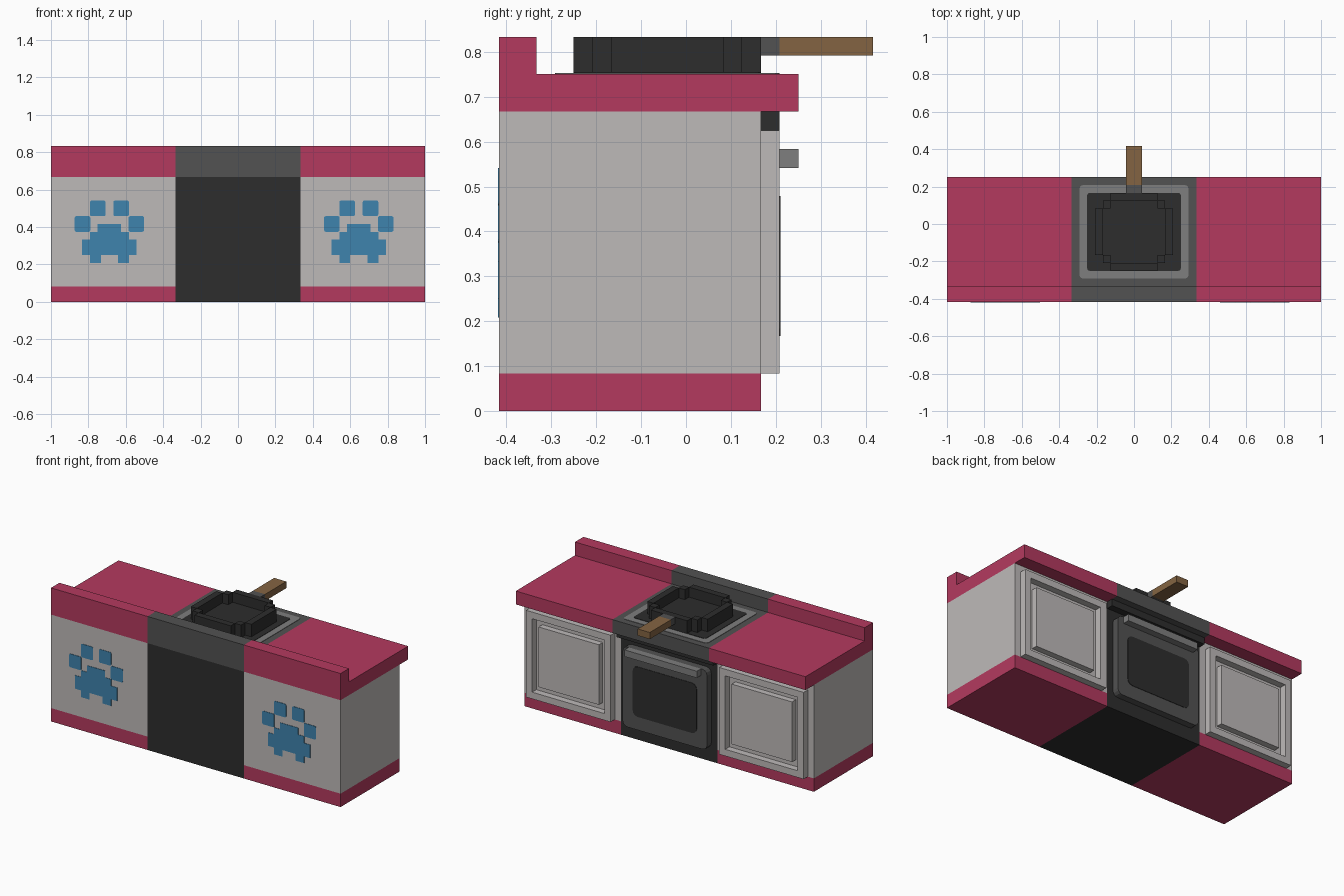
import bpy, bmesh, math

if "Cube" in bpy.data.objects:
    bpy.data.objects.remove(bpy.data.objects["Cube"])

U = 1 / 24  # one grid unit of the blocky design


def material(name, r, g, b):
    m = bpy.data.materials.new(name)
    lin = [((c / 255 + 0.055) / 1.055) ** 2.4 for c in (r, g, b)]
    m.diffuse_color = (*lin, 1)
    m.use_nodes = True
    m.node_tree.nodes["Principled BSDF"].inputs["Base Color"].default_value = m.diffuse_color
    return m


PINK = material("raspberry", 180, 58, 95)
PALE = material("pale_grey", 190, 186, 185)
BLACK = material("black", 45, 45, 45)
DARK = material("dark_grey", 82, 82, 82)
MID = material("mid_grey", 126, 126, 126)
BROWN = material("wood_brown", 132, 100, 66)
BLUE = material("blue", 62, 131, 173)


def finish(name, bm, mat):
    bmesh.ops.recalc_face_normals(bm, faces=bm.faces)
    bmesh.ops.scale(bm, vec=(U, U, U), verts=bm.verts)
    me = bpy.data.meshes.new(name)
    bm.to_mesh(me)
    bm.free()
    me.materials.append(mat)
    ob = bpy.data.objects.new(name, me)
    bpy.context.collection.objects.link(ob)
    return ob


def add_prism(bm, outline, axis, lo, hi):
    """Extrude a 2D outline along y or z."""
    def point(a, b, h):
        return (a, h, b) if axis == 'Y' else (a, b, h)
    low = [bm.verts.new(point(a, b, lo)) for a, b in outline]
    top = [bm.verts.new(point(a, b, hi)) for a, b in outline]
    bm.faces.new(low)
    bm.faces.new(top)
    for i in range(len(low)):
        j = (i + 1) % len(low)
        bm.faces.new((low[i], low[j], top[j], top[i]))


def rounded(a0, a1, b0, b1, r=0.0, steps=3):
    if r == 0:
        return [(a0, b0), (a1, b0), (a1, b1), (a0, b1)]
    pts = []
    for k, (a, b) in enumerate([(a1 - r, b1 - r), (a0 + r, b1 - r), (a0 + r, b0 + r), (a1 - r, b0 + r)]):
        for s in range(steps + 1):
            t = math.pi / 2 * (k + s / steps)
            pts.append((a + r * math.cos(t), b + r * math.sin(t)))
    return pts


def boxes(name, mat, *specs):
    """Each spec is x0, x1, y0, y1, z0, z1 in grid units."""
    bm = bmesh.new()
    for x0, x1, y0, y1, z0, z1 in specs:
        add_prism(bm, rounded(x0, x1, y0, y1), 'Z', z0, z1)
    return finish(name, bm, mat)


def plate(name, mat, axis, lo, hi, *outlines):
    bm = bmesh.new()
    for o in outlines:
        add_prism(bm, o, axis, lo, hi)
    return finish(name, bm, mat)


def counter(name, mat, x0, x1):
    """L-shaped worktop with raised ledge."""
    bm = bmesh.new()
    prof = [(-10, 16), (6, 16), (6, 18), (-8, 18), (-8, 20), (-10, 20)]
    ends = [[bm.verts.new((x, y, z)) for y, z in prof] for x in (x0, x1)]
    for e in ends:
        bm.faces.new(e)
    for i in range(6):
        j = (i + 1) % 6
        bm.faces.new((ends[0][i], ends[0][j], ends[1][j], ends[1][i]))
    finish(name, bm, mat)


# Two cabinets, one on each side of the oven
for side, c in (("left", -16), ("right", 16)):
    boxes(f"{side}_plinth", PINK, (c - 8, c + 8, -10, 4, 0, 2))
    boxes(f"{side}_cabinet", PALE, (c - 8, c + 8, -10, 4, 2, 16))
    counter(f"{side}_counter", PINK, c - 8, c + 8)
    # Door: raised frame around a raised panel
    boxes(f"{side}_door_frame", PALE,
          (c - 7, c - 6, 4, 5, 2, 15), (c + 6, c + 7, 4, 5, 2, 15),
          (c - 6, c + 6, 4, 5, 2, 3), (c - 6, c + 6, 4, 5, 14, 15))
    boxes(f"{side}_door_panel", PALE, (c - 5, c + 5, 4, 4.9, 4, 13))
    # Painted paw: four toes and a stepped pad
    p = c - 0.5
    toes = [rounded(p + a, p + a + 2, b, b + 2, 0.2)
            for a, b in ((-2.5, 11), (0.5, 11), (-4.45, 9), (2.45, 9))]
    pad = [(-1.5, 10), (-1.5, 9), (-2.5, 9), (-2.5, 8), (-3.5, 8), (-3.5, 6),
           (-2.5, 6), (-2.5, 5), (-1.1, 5), (-1.1, 6)]
    pad = [(p + a, b) for a, b in pad] + [(p - a, b) for a, b in reversed(pad)]
    plate(f"{side}_paw", BLUE, 'Y', -10.06, -10, *toes, pad)

# Oven body, control strip, door, window and handle
boxes("oven_body", BLACK, (-8, 8, -10, 4, 0, 16))
counter("stove_top", DARK, -8, 8)
boxes("oven_control_strip", BLACK, (-8, 8, 4, 5, 15, 16))
plate("oven_door", DARK, 'Y', 4, 5, rounded(-7, 7, 2, 14, 0.8))
plate("oven_window", BLACK, 'Y', 5, 5.06, rounded(-5.3, 5.3, 4, 11.5, 0.8))
boxes("oven_handle", MID, (-6, 6, 5, 6, 13, 14))

# Hob ring painted on the stove top
plate("hob_ring", MID, 'Z', 18, 18.06, rounded(-7, 7, -7, 5, 0.5))
plate("hob_centre", BLACK, 'Z', 18.06, 18.12, rounded(-6, 6, -6, 4, 0.3))

# Pan: stepped round wall with a thin floor and a long handle
walls = [(-3, 3, 3, 4, 18, 20), (-3, 3, -6, -5, 18, 20)]
for s in (-1, 1):
    xs = sorted((4 * s, 5 * s))
    xc = sorted((3 * s, 4 * s))
    walls += [(*xs, -4, 2, 18, 20), (*xc, 2, 3, 18, 20), (*xc, -5, -4, 18, 20)]
boxes("pan_wall", BLACK, *walls)
boxes("pan_floor", BLACK, (-4, 4, -4, 2, 18, 18.5), (-3, 3, 2, 3, 18, 18.5), (-3, 3, -5, -4, 18, 18.5))
boxes("pan_handle_joint", DARK, (-1, 1, 4, 5, 19, 20))
boxes("pan_handle", BROWN, (-1, 1, 5, 10, 19, 20))
